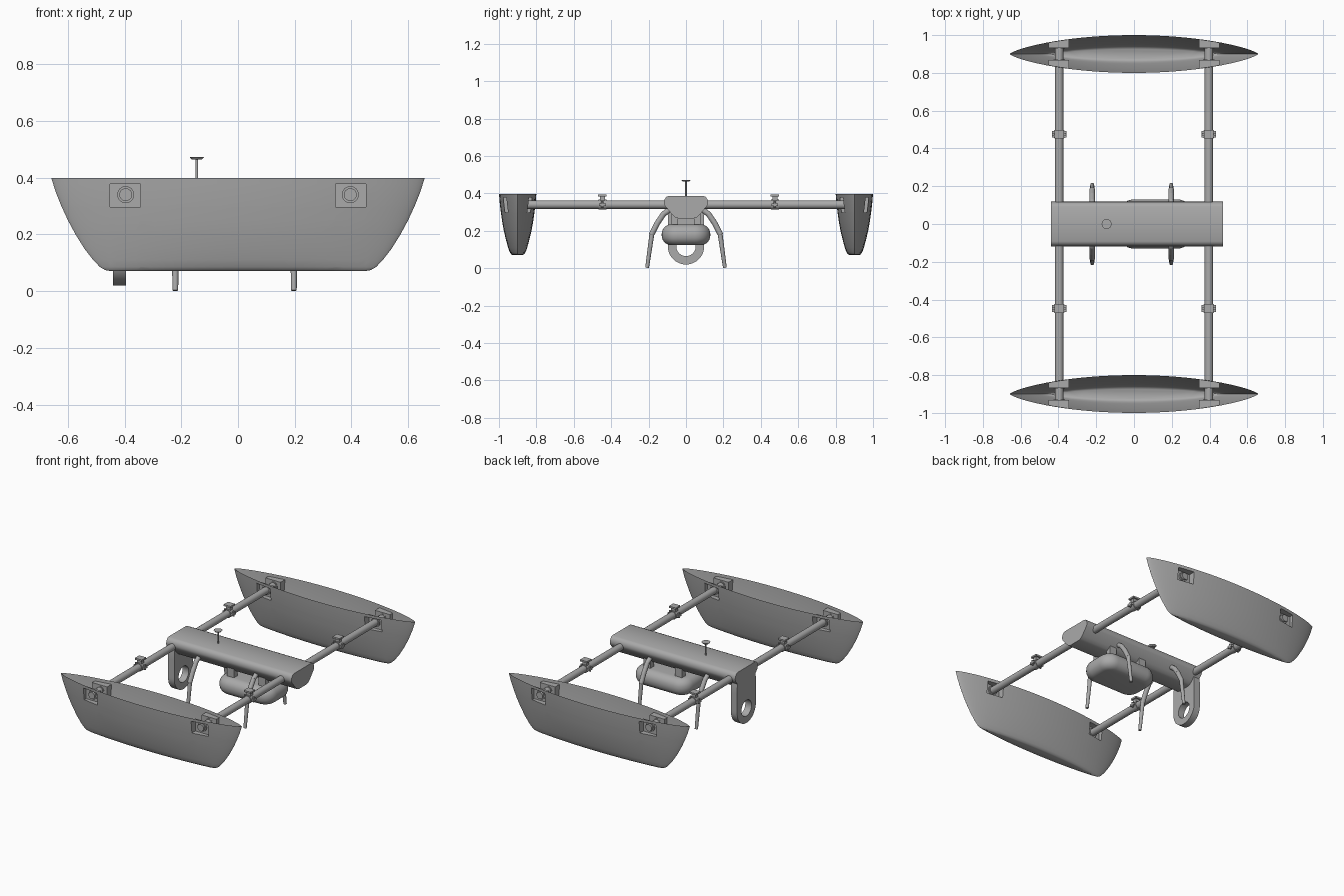
import bpy, bmesh, math
from mathutils import Vector

if "Cube" in bpy.data.objects:
    bpy.data.objects.remove(bpy.data.objects["Cube"])

grey = bpy.data.materials.new("plain grey")
grey.use_nodes = True
grey.diffuse_color = (0.4, 0.4, 0.4, 1)
grey.node_tree.nodes["Principled BSDF"].inputs["Base Color"].default_value = (0.4, 0.4, 0.4, 1)


def finish(bm, name, angle=35):
    bmesh.ops.recalc_face_normals(bm, faces=bm.faces)
    me = bpy.data.meshes.new(name)
    bm.to_mesh(me)
    bm.free()
    me.materials.append(grey)
    ob = bpy.data.objects.new(name, me)
    bpy.context.collection.objects.link(ob)
    bpy.ops.object.select_all(action='DESELECT')
    ob.select_set(True)
    bpy.context.view_layer.objects.active = ob
    bpy.ops.object.shade_smooth_by_angle(angle=math.radians(angle))
    return ob


def add_rod(bm, p, q, r1, r2=None, sides=24):
    p, q = Vector(p), Vector(q)
    d = q - p
    m = d.to_track_quat('Z', 'Y').to_matrix().to_4x4()
    m.translation = (p + q) / 2
    bmesh.ops.create_cone(bm, cap_ends=True, segments=sides, radius1=r1,
                          radius2=r1 if r2 is None else r2, depth=d.length, matrix=m)


def add_box(bm, centre, size):
    vs = bmesh.ops.create_cube(bm, size=1)["verts"]
    for v in vs:
        v.co = Vector(c + s * k for c, s, k in zip(centre, size, v.co))
    return vs


def add_prism(bm, outline, x0, x1):
    """Extrude a (y, z) outline along x."""
    face = bm.faces.new([bm.verts.new((x0, y, z)) for y, z in outline])
    ret = bmesh.ops.extrude_face_region(bm, geom=[face])["geom"]
    for v in ret:
        if isinstance(v, bmesh.types.BMVert):
            v.co.x = x1


PIPE_X, PIPE_Z, HULL_Y = 0.396, 0.34, 0.9
WIN_X, WIN_Z = (0.343, 0.452), (0.297, 0.378)

# Hull rows: height, half length, half width
ROWS = [(0.398, 0.658, 0.1), (0.35, 0.643, 0.096), (0.3, 0.623, 0.09), (0.25, 0.6, 0.083),
        (0.2, 0.573, 0.074), (0.15, 0.542, 0.062), (0.11, 0.511, 0.051),
        (0.085, 0.487, 0.042), (0.074, 0.468, 0.034), (0.07, 0.445, 0.024)]


def make_hull(name, cy):
    bm = bmesh.new()
    n = 72
    rings = []
    for z, length, width in ROWS:
        ring = []
        for i in range(n):
            a = 2 * math.pi * i / n
            s = math.sin(a)
            ring.append(bm.verts.new((length * math.cos(a),
                                      math.copysign(width * abs(s) ** 1.5, s), z)))
        rings.append(ring)
    for up, low in zip(rings, rings[1:]):
        for i in range(n):
            j = (i + 1) % n
            bm.faces.new((up[i], up[j], low[j], low[i]))
    bm.faces.new(rings[-1])
    # Window openings for the pipe mounts
    cuts = [((s * x, 0, 0), (1, 0, 0)) for s in (-1, 1) for x in WIN_X]
    cuts += [((0, 0, z), (0, 0, 1)) for z in WIN_Z]
    for co, no in cuts:
        bmesh.ops.bisect_plane(bm, geom=bm.verts[:] + bm.edges[:] + bm.faces[:],
                               plane_co=co, plane_no=no, dist=1e-5)
    hole = []
    for f in bm.faces:
        c = f.calc_center_median()
        if WIN_X[0] < abs(c.x) < WIN_X[1] and WIN_Z[0] < c.z < WIN_Z[1]:
            hole.append(f)
    bmesh.ops.delete(bm, geom=hole, context='FACES')
    # Recessed pockets behind the openings
    edges = [e for e in bm.edges if e.is_boundary
             and all(v.co.z < WIN_Z[1] + 0.001 for v in e.verts)]
    ret = bmesh.ops.extrude_edge_only(bm, edges=edges)["geom"]
    for v in ret:
        if isinstance(v, bmesh.types.BMVert):
            v.co.y = math.copysign(0.032, v.co.y)
    floor = [e for e in ret if isinstance(e, bmesh.types.BMEdge)]
    bmesh.ops.holes_fill(bm, edges=floor, sides=0)
    bmesh.ops.translate(bm, verts=bm.verts, vec=(0, cy, 0))
    finish(bm, name)


make_hull("front_hull", -HULL_Y)
make_hull("back_hull", HULL_Y)

# Cross pipes with end flanges and clamps
for side, sx in (("right", -1), ("left", 1)):
    x = sx * PIPE_X
    bm = bmesh.new()
    add_rod(bm, (x, -0.955, PIPE_Z), (x, 0.955, PIPE_Z), 0.0225)
    for s in (-1, 1):
        add_rod(bm, (x, s * 0.93, PIPE_Z), (x, s * 0.942, PIPE_Z), 0.03)
        add_rod(bm, (x, s * 0.858, PIPE_Z), (x, s * 0.87, PIPE_Z), 0.03)
    finish(bm, side + "_cross_pipe")
    for place, y in (("front", -0.447), ("back", 0.475)):
        bm = bmesh.new()
        add_rod(bm, (x, y - 0.021, PIPE_Z), (x, y + 0.021, PIPE_Z), 0.027)
        add_box(bm, (x, y, PIPE_Z), (0.076, 0.036, 0.014))
        add_box(bm, (x, y, 0.374), (0.032, 0.026, 0.03))
        add_box(bm, (x, y, 0.39), (0.05, 0.046, 0.011))
        for s in (-1, 1):
            add_rod(bm, (x + s * 0.031, y, 0.325), (x + s * 0.031, y, 0.357), 0.007, sides=8)
        finish(bm, place + "_" + side + "_pipe_clamp")

# Central beam with a rounded triangular section
half = [(0.092, 0.387), (0.106, 0.381), (0.115, 0.367), (0.118, 0.35), (0.114, 0.335),
        (0.075, 0.288), (0.058, 0.272), (0.04, 0.266)]
bm = bmesh.new()
add_prism(bm, half + [(-y, z) for y, z in reversed(half)], -0.44, 0.471)
finish(bm, "central_beam")

# Pod: box with rounded plan corners and soft edges
bm = bmesh.new()
add_box(bm, (0.115, 0, 0.179), (0.4, 0.26, 0.112))
upright = [e for e in bm.edges if abs(e.verts[0].co.z - e.verts[1].co.z) > 0.05]
bmesh.ops.bevel(bm, geom=upright, offset=0.085, segments=8, profile=0.5, affect='EDGES')
rims = [e for e in bm.edges if abs(e.verts[0].co.z - e.verts[1].co.z) < 0.01]
bmesh.ops.bevel(bm, geom=rims, offset=0.052, segments=6, profile=0.5, affect='EDGES')
finish(bm, "pod", 50)

# Pod struts
bm = bmesh.new()
for x in (0.0, 0.23):
    for s in (-1, 1):
        add_box(bm, (x, s * 0.06, 0.255), (0.05, 0.036, 0.08))
finish(bm, "pod_struts")

# Bent legs
for side, x in (("right", -0.221), ("left", 0.197)):
    for place, s in (("front", -1), ("back", 1)):
        bm = bmesh.new()
        path = [(0.085, 0.315), (0.12, 0.29), (0.152, 0.243), (0.182, 0.185)]
        pts = [Vector((x, s * y, z)) for y, z in path]
        for p, q in zip(pts, pts[1:]):
            add_rod(bm, p, q, 0.015, sides=16)
        for p in pts[1:]:
            ball = bmesh.ops.create_uvsphere(bm, u_segments=16, v_segments=8, radius=0.015)
            bmesh.ops.translate(bm, verts=ball["verts"], vec=p)
        add_rod(bm, pts[-1], (x, s * 0.208, 0.002), 0.013, 0.01, sides=16)
        finish(bm, place + "_" + side + "_leg")

# Ring bracket hanging from the beam end
CZ, R_OUT, R_IN, N = 0.117, 0.097, 0.052, 48
outer, inner = [], []
for i in range(N):
    a = 2 * math.pi * i / N
    c, s = math.cos(a), math.sin(a)
    r = R_OUT
    if s > 0:  # upper half grows into the hanger plate
        r = min(0.215 / max(s, 0.01), R_OUT / max(abs(c), 0.01))
    outer.append((r * c, CZ + r * s))
    inner.append((R_IN * c, CZ + R_IN * s))
bm = bmesh.new()
loops = [[bm.verts.new((x, y, z)) for y, z in loop]
         for x, loop in ((-0.44, outer), (-0.395, outer), (-0.395, inner), (-0.44, inner))]
for k in range(4):
    la, lb = loops[k], loops[(k + 1) % 4]
    for i in range(N):
        j = (i + 1) % N
        bm.faces.new((la[i], la[j], lb[j], lb[i]))
finish(bm, "ring_bracket")

# Antenna with a disc cap
bm = bmesh.new()
add_rod(bm, (-0.145, 0, 0.38), (-0.145, 0, 0.468), 0.0045, sides=12)
add_rod(bm, (-0.145, 0, 0.464), (-0.145, 0, 0.473), 0.018, 0.026)
finish(bm, "antenna")
